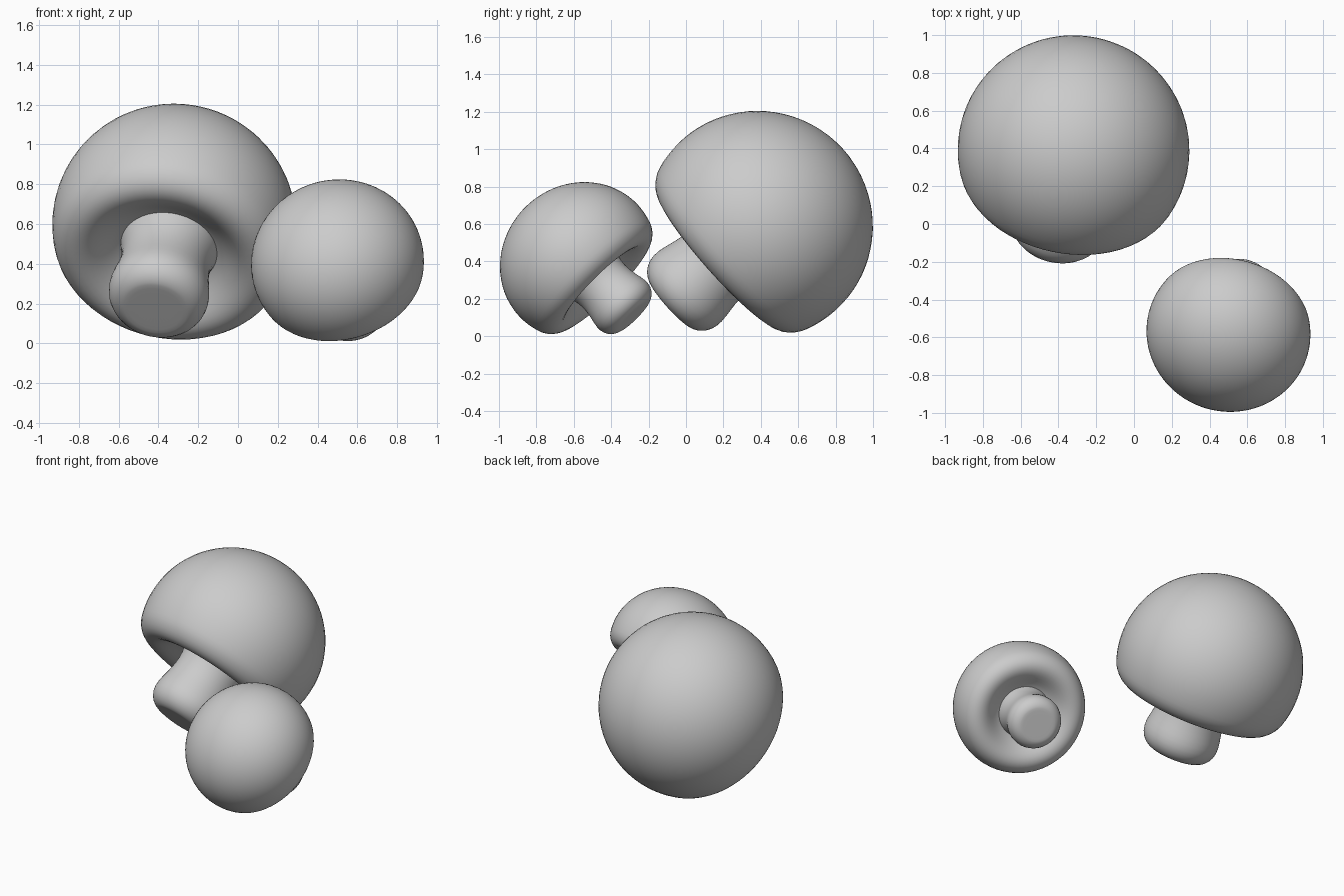
import bpy, bmesh, math
from mathutils import Vector, Matrix

if "Cube" in bpy.data.objects:
    bpy.data.objects.remove(bpy.data.objects["Cube"])


def lathe(name, profile, centre, axis, radial, axial, segments=32):
    """Spin a (radius, height) profile about an axis; both ends lie on the axis."""
    bm = bmesh.new()
    rings = []
    for r, h in profile:
        if r == 0:
            rings.append([bm.verts.new((0, 0, h * axial))])
        else:
            rings.append([bm.verts.new((r * radial * math.cos(2 * math.pi * i / segments),
                                        r * radial * math.sin(2 * math.pi * i / segments),
                                        h * axial)) for i in range(segments)])
    for a, b in zip(rings, rings[1:]):
        for i in range(segments):
            j = (i + 1) % segments
            if len(a) == 1:
                bm.faces.new((a[0], b[i], b[j]))
            elif len(b) == 1:
                bm.faces.new((a[i], b[0], a[j]))
            else:
                bm.faces.new((a[i], b[i], b[j], a[j]))
    bmesh.ops.recalc_face_normals(bm, faces=bm.faces)
    for f in bm.faces:
        f.smooth = True
    mesh = bpy.data.meshes.new(name)
    bm.to_mesh(mesh)
    bm.free()
    ob = bpy.data.objects.new(name, mesh)
    bpy.context.collection.objects.link(ob)
    rot = Vector(axis).normalized().to_track_quat('Z', 'Y').to_matrix().to_4x4()
    ob.matrix_world = Matrix.Translation(centre) @ rot
    mod = ob.modifiers.new("smooth", 'SUBSURF')
    mod.levels = mod.render_levels = 1
    return ob


# Cap: round dome, rolled rim, hollow underside
R = 0.62
dome = [(0, R)] + [(R * math.sin(math.radians(a)), R * math.cos(math.radians(a)))
                   for a in range(9, 109, 9)]
cap = dome + [(0.568, -0.235), (0.53, -0.28), (0.475, -0.305), (0.41, -0.298),
              (0.35, -0.26), (0.29, -0.21), (0.23, -0.175), (0.12, -0.16), (0, -0.16)]

# Stem: flared at the top, bulging near the flat cut end
stem = [(0, -0.1), (0.26, -0.12), (0.25, -0.18), (0.228, -0.25), (0.225, -0.34),
        (0.24, -0.43), (0.258, -0.51), (0.252, -0.58), (0.215, -0.635),
        (0.17, -0.655), (0.155, -0.656), (0, -0.656)]

# Two mushrooms lying tilted: centre, axis towards cap top, radial and axial scale
mushrooms = [
    ("large", (-0.32, 0.39, 0.595), (0.15, 0.74, 0.66), 1.0, 0.98),
    ("small", (0.5, -0.575, 0.405), (-0.2, -0.69, 0.70), 0.71, 0.65),
]
for label, centre, axis, radial, axial in mushrooms:
    lathe(label + "_mushroom_cap", cap, centre, axis, radial, axial)
    lathe(label + "_mushroom_stem", stem, centre, axis, radial, axial)
